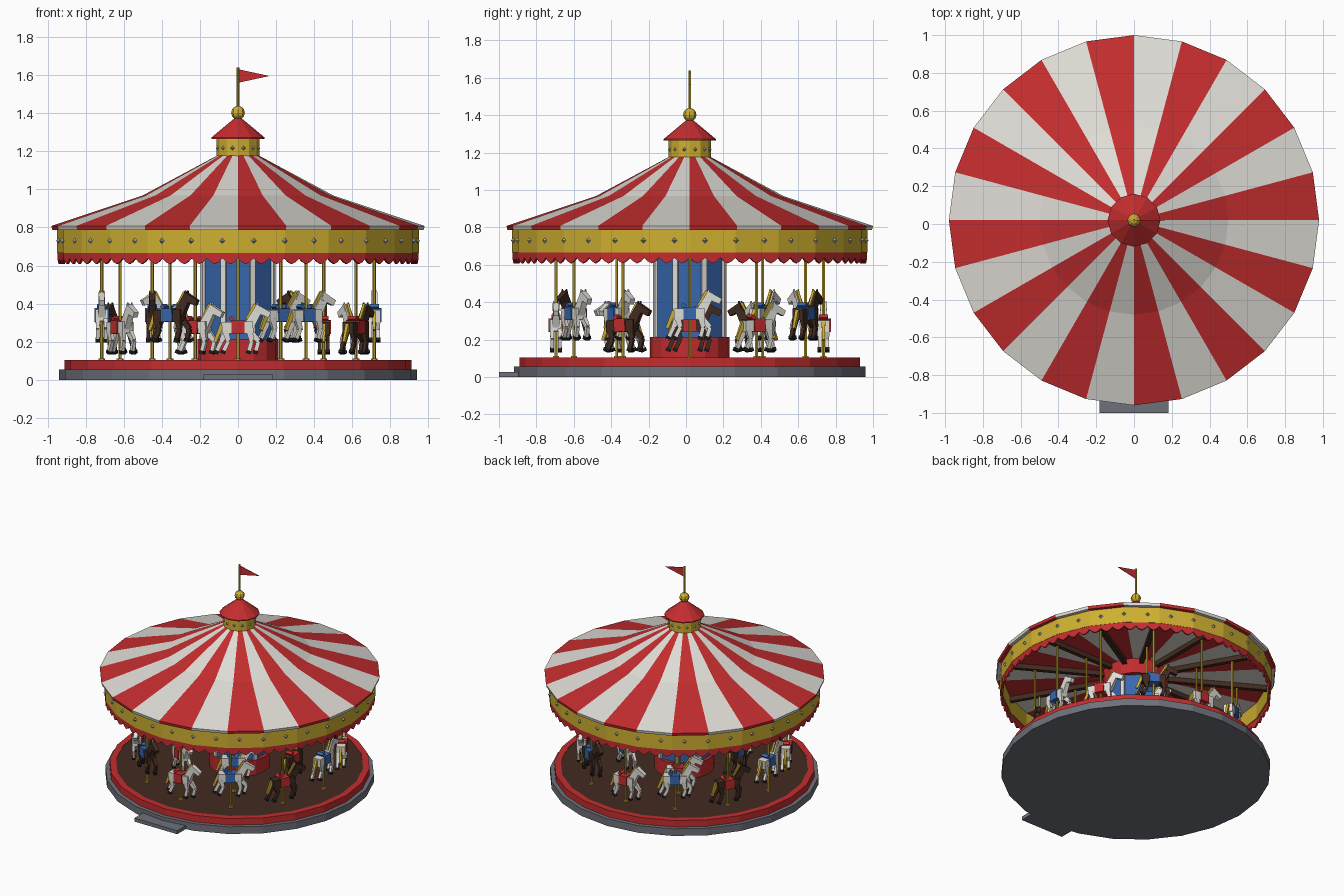
import bpy, bmesh, math
from mathutils import Matrix, Vector

if "Cube" in bpy.data.objects:
    bpy.data.objects.remove(bpy.data.objects["Cube"])

CY = 0.02  # the carousel sits slightly behind the origin to leave room for the step
COLOURS = {
    "red": (0.55, 0.026, 0.028), "white": (0.74, 0.72, 0.67), "yellow": (0.62, 0.43, 0.03),
    "blue": (0.04, 0.135, 0.42), "stone_grey": (0.155, 0.165, 0.195), "dark_wood": (0.055, 0.024, 0.015),
    "hoof_black": (0.012, 0.012, 0.015), "bulb_silver": (0.42, 0.42, 0.46),
}
MATS = {}
for cname, rgb in COLOURS.items():
    MATS[cname] = bpy.data.materials.new(cname)
    MATS[cname].diffuse_color = (*rgb, 1)
NAMES = list(COLOURS)


class Part:
    """Collects coloured shapes into one mesh object."""

    def __init__(self, name):
        self.name, self.bm = name, bmesh.new()

    def paint(self, faces, colour):
        for f in faces:
            f.material_index = NAMES.index(colour)

    def lathe(self, profile, n, colour, turn=0.0, at=(0, 0, 0), closed=False):
        """Spin (radius, z) points; colour may be a function of the sector."""
        rings = []
        for r, z in profile:
            if r < 1e-6:
                rings.append([self.bm.verts.new((at[0], at[1], at[2] + z))] * n)
            else:
                rings.append([self.bm.verts.new((at[0] + r * math.cos(turn + math.tau * i / n),
                                                 at[1] + r * math.sin(turn + math.tau * i / n),
                                                 at[2] + z)) for i in range(n)])
        pairs = list(zip(rings, rings[1:])) + ([(rings[-1], rings[0])] if closed else [])
        for a, b in pairs:
            for i in range(n):
                j = (i + 1) % n
                vs = list(dict.fromkeys((a[i], a[j], b[j], b[i])))
                if len(vs) > 2:
                    self.paint([self.bm.faces.new(vs)], colour(i) if callable(colour) else colour)

    def bar(self, a, b, width, depth, colour, taper=1.0):
        """Box running from a to b; width across y, depth in the xz plane."""
        a, b = Vector(a), Vector(b)
        d = (b - a).normalized()
        side = Vector((0, 1, 0)) if abs(d.y) < 0.9 else Vector((1, 0, 0))
        up = d.cross(side).normalized()
        side = up.cross(d)
        ends = []
        for p, k in ((a, 1.0), (b, taper)):
            ends.append([self.bm.verts.new(p + side * s * width * k / 2 + up * u * depth * k / 2)
                         for s, u in ((-1, -1), (1, -1), (1, 1), (-1, 1))])
        faces = [self.bm.faces.new(ends[0][::-1]), self.bm.faces.new(ends[1])]
        for i in range(4):
            j = (i + 1) % 4
            faces.append(self.bm.faces.new((ends[0][i], ends[0][j], ends[1][j], ends[1][i])))
        self.paint(faces, colour)

    def finish(self, matrix=Matrix.Identity(4)):
        bmesh.ops.recalc_face_normals(self.bm, faces=self.bm.faces[:])
        me = bpy.data.meshes.new(self.name)
        self.bm.to_mesh(me)
        self.bm.free()
        for n in NAMES:
            me.materials.append(MATS[n])
        ob = bpy.data.objects.new(self.name, me)
        bpy.context.collection.objects.link(ob)
        ob.matrix_world = Matrix.Translation((0, CY, 0)) @ matrix
        return ob


def turned(name, profile, n, colour, turn=0.0, closed=False):
    p = Part(name)
    p.lathe(profile, n, colour, turn, closed=closed)
    return p.finish()


def polar(r, ang, z):
    return (r * math.cos(ang), r * math.sin(ang), z)


# --- base, platform and entry step
turned("base", [(0, 0), (0.94, 0), (0.94, 0.055), (0, 0.055)], 24, "stone_grey")
turned("platform_rim", [(0.91, 0.05), (0.91, 0.105), (0.865, 0.105), (0.865, 0.05)], 24, "red", closed=True)
turned("floor", [(0, 0.05), (0.866, 0.05), (0.866, 0.102), (0, 0.102)], 24, "dark_wood")
step = Part("entry_step")
step.bar((0, -1.02, 0.0135), (0, -0.85, 0.0135), 0.365, 0.027, "stone_grey")
step.finish()

# --- centre column: plinth, blue panels, white corner posts, cornice
turned("column_plinth", [(0, 0.1), (0.212, 0.1), (0.212, 0.215), (0, 0.215)], 16, "red")
turned("column_panels", [(0, 0.2), (0.2, 0.2), (0.2, 0.72), (0, 0.72)], 8, "blue", math.pi / 8)
posts = Part("column_posts")
for i in range(8):
    a = math.pi / 8 + i * math.pi / 4
    posts.lathe([(0, 0.215), (0.021, 0.215), (0.021, 0.69), (0, 0.69)], 4, "white", a + math.pi / 4,
                polar(0.192, a, 0))
posts.finish()
turned("column_cornice", [(0, 0.68), (0.22, 0.68), (0.235, 0.785), (0, 0.785)], 16, "red")

# --- striped roof with a flat ceiling
turned("roof", [(0, 0.787), (0.975, 0.787), (0.98, 0.808), (0.5, 0.968), (0.105, 1.18), (0, 1.18)], 24,
       lambda i: "red" if i % 2 == 0 else "white")
beams = Part("ceiling_beams")
for i in range(12):
    a = i * math.pi / 6
    beams.bar(polar(0.2, a, 0.768), polar(0.93, a, 0.768), 0.03, 0.036, "dark_wood")
beams.finish()

# --- fascia, scalloped valance and bulbs
turned("fascia", [(0.95, 0.665), (0.95, 0.79), (0.93, 0.79), (0.93, 0.665)], 24, "yellow", closed=True)
valance = Part("valance")
drop = (0.638, 0.618, 0.608, 0.618)
cols = []
for s in range(24):
    p0, p1 = (Vector(polar(0.948, (s + k) * math.tau / 24, 0)) for k in (0, 1))
    for t in range(12):
        p = p0.lerp(p1, t / 12)
        cols.append([valance.bm.verts.new((p.x, p.y, z)) for z in (drop[t % 4], 0.672)])
for i, (lo, hi) in enumerate(cols):
    lo2, hi2 = cols[(i + 1) % len(cols)]
    valance.paint([valance.bm.faces.new((lo, lo2, hi2, hi))], "red")
solid = valance.finish().modifiers.new("thickness", "SOLIDIFY")
solid.thickness = 0.012

bulbs = Part("bulbs")
gem = [(0, -1), (1, 0), (0, 1)]
for count, radius, z, size, sides in ((36, 0.95, 0.73, 0.015, 24), (12, 0.113, 1.217, 0.011, 12)):
    for i in range(count):
        a = (i + 0.5) * math.tau / count
        half = math.pi / sides
        flat = radius * math.cos(half) / math.cos(a % (2 * half) - half)
        bulbs.lathe([(r * size, h * size) for r, h in gem], 4, "bulb_silver", a, polar(flat + 0.002, a, z))
bulbs.finish()

# --- crown, cap, finial and flag
turned("crown_drum", [(0, 1.165), (0.113, 1.165), (0.113, 1.27), (0, 1.27)], 12, "yellow")
turned("crown_cap", [(0, 1.265), (0.14, 1.265), (0.14, 1.272), (0.02, 1.372), (0, 1.372)], 12, "red")
turned("finial_ball", [(0.036 * math.sin(k * math.pi / 6), 1.402 - 0.036 * math.cos(k * math.pi / 6))
                       for k in range(7)], 8, "yellow")
turned("flag_pole", [(0, 1.42), (0.007, 1.42), (0.007, 1.64), (0, 1.64)], 6, "yellow")
flag = Part("flag")
tri = [[flag.bm.verts.new((x, y, z)) for x, z in ((0.003, 1.56), (0.165, 1.595), (0.003, 1.63))]
       for y in (-0.002, 0.002)]
flag.bm.faces.new(tri[0])
flag.bm.faces.new(tri[1])
for i in range(3):
    flag.bm.faces.new((tri[0][i], tri[0][i - 1], tri[1][i - 1], tri[1][i]))
flag.paint(flag.bm.faces, "red")
flag.finish()


def horse(name, radius, ang, coat, saddle, height):
    """Galloping horse facing +x about its body centre, then placed on the ring."""
    h = Part(name)
    h.bar((-0.085, 0, 0), (0.08, 0, 0.004), 0.064, 0.062, coat)               # body
    h.bar((0.055, 0, 0.005), (0.112, 0, 0.108), 0.04, 0.056, coat, 0.75)      # neck
    h.bar((0.092, 0, 0.105), (0.166, 0, 0.068), 0.036, 0.042, coat, 0.75)     # head
    h.bar((0.048, 0, 0.044), (0.094, 0, 0.124), 0.014, 0.022, "yellow")       # mane
    h.bar((-0.083, 0, 0.02), (-0.122, 0, -0.075), 0.02, 0.024, "yellow", 0.7)  # tail
    h.bar((-0.034, 0, 0.004), (0.034, 0, 0.006), 0.078, 0.07, saddle)         # saddle blanket
    h.bar((-0.04, 0, 0.04), (-0.026, 0, 0.056), 0.05, 0.022, saddle)          # saddle back
    for s in (-1, 1):
        y = 0.021 * s
        h.bar((0.1, y * 0.6, 0.115), (0.102, y * 0.6, 0.134), 0.01, 0.013, coat, 0.5)   # ear
        reach = 0.018 * s
        legs = (((0.06, y, -0.015), (0.09 + reach, y, -0.068), (0.076 + reach, y, -0.118)),
                ((-0.066, y, -0.015), (-0.068 - reach, y, -0.068), (-0.092 - reach, y, -0.118)))
        for hip, knee, foot in legs:
            h.bar(hip, knee, 0.024, 0.034, coat, 0.75)
            h.bar(knee, foot, 0.019, 0.022, coat)
            toe = Vector(foot) + (Vector(foot) - Vector(knee)).normalized() * 0.018
            h.bar(foot, toe, 0.023, 0.027, "hoof_black")
    h.finish(Matrix.Translation(polar(radius, ang, height)) @ Matrix.Rotation(ang + math.pi / 2, 4, "Z"))


# --- two rings of horses on poles
poles = Part("horse_poles")
for ring, count, radius in (("outer", 12, 0.715), ("inner", 6, 0.45)):
    for i in range(count):
        a = i * math.tau / count
        high = (i % 2 == 0) == (ring == "outer")
        dark = i % 3 == (2 if ring == "outer" else 0)
        horse(f"{ring}_horse_{i + 1}", radius, a, "dark_wood" if dark else "white",
              "blue" if high else "red", 0.335 if high else 0.272)
        poles.lathe([(0, 0.1), (0.018, 0.1), (0.018, 0.112), (0.0085, 0.112), (0.0085, 0.76), (0, 0.76)], 6,
                    "yellow", at=polar(radius, a, 0))
poles.finish()

for m in bpy.data.materials:
    if m.users and not m.is_grease_pencil:
        m.use_nodes = True
        m.node_tree.nodes["Principled BSDF"].inputs["Base Color"].default_value = m.diffuse_color
